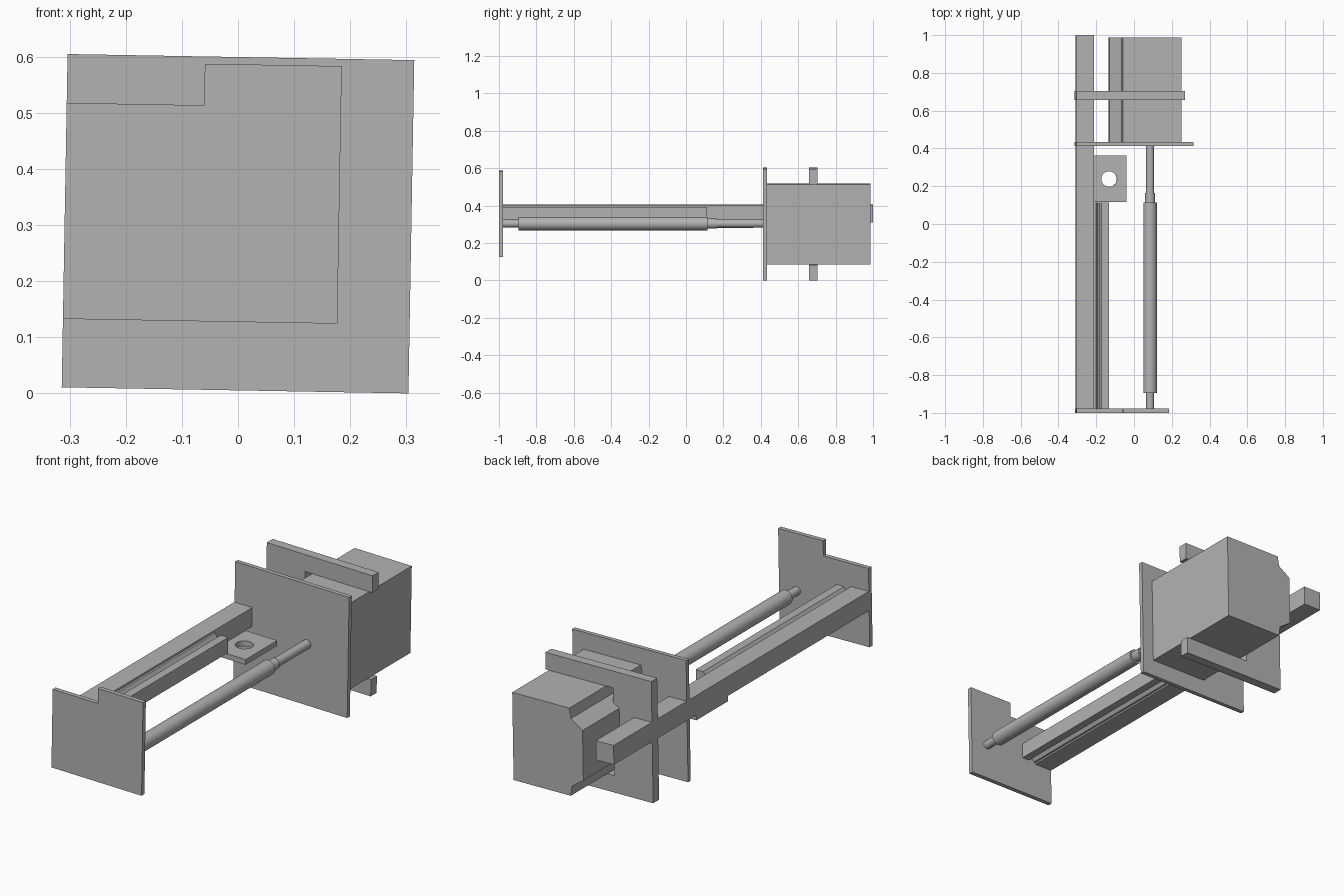
import bpy, bmesh, math
from mathutils import Matrix

cube = bpy.data.objects.get("Cube")
if cube:
    bpy.data.objects.remove(cube, do_unlink=True)

grey = bpy.data.materials.new("plain grey")
grey.use_nodes = True
grey.diffuse_color = (0.45, 0.45, 0.45, 1)
grey.node_tree.nodes["Principled BSDF"].inputs["Base Color"].default_value = grey.diffuse_color

# The whole assembly leans about one degree around its long axis
PLACE = Matrix.Translation((0, 0, 0.302)) @ Matrix.Rotation(0.0175, 4, 'Y')


def finish(name, bm, smooth=False):
    bmesh.ops.recalc_face_normals(bm, faces=bm.faces)
    bm.transform(PLACE)
    mesh = bpy.data.meshes.new(name)
    bm.to_mesh(mesh)
    bm.free()
    mesh.materials.append(grey)
    obj = bpy.data.objects.new(name, mesh)
    bpy.context.collection.objects.link(obj)
    if smooth:
        bpy.ops.object.select_all(action='DESELECT')
        obj.select_set(True)
        bpy.context.view_layer.objects.active = obj
        bpy.ops.object.shade_smooth_by_angle(angle=math.radians(35))
    return obj


def prism(name, profile, y0, y1):
    """Extrude an x-z outline along y."""
    bm = bmesh.new()
    face = bm.faces.new([bm.verts.new((x, y0, z)) for x, z in profile])
    ext = bmesh.ops.extrude_face_region(bm, geom=[face])
    verts = [v for v in ext["geom"] if isinstance(v, bmesh.types.BMVert)]
    bmesh.ops.translate(bm, verts=verts, vec=(0, y1 - y0, 0))
    return finish(name, bm)


def rect(x0, x1, z0, z1):
    return [(x0, z0), (x1, z0), (x1, z1), (x0, z1)]


def mirrored(half, mid=0.0):
    """Complete an outline by reflecting its upper half across z = mid."""
    return ([(x, mid + h) for x, h in half]
            + [(x, mid - h) for x, h in reversed(half)])


def cylinder(name, x, z, r, y0, y1):
    bm = bmesh.new()
    spin = Matrix.Translation((x, (y0 + y1) / 2, z)) @ Matrix.Rotation(math.pi / 2, 4, 'X')
    bmesh.ops.create_cone(bm, cap_ends=True, segments=32, radius1=r, radius2=r,
                          depth=y1 - y0, matrix=spin)
    return finish(name, bm, smooth=True)


# End plates
prism("front_plate", [(-0.309, -0.175), (0.18, -0.175), (0.18, 0.284),
                      (-0.064, 0.284), (-0.064, 0.21), (-0.309, 0.21)], -1.0, -0.978)
prism("main_plate", rect(-0.309, 0.309, -0.297, 0.297), 0.412, 0.433)

# Long square beam and the waisted guide rail on its side
prism("beam", rect(-0.309, -0.213, 0.004, 0.098), -0.978, 1.0)
prism("guide_rail", mirrored([(-0.213, 0.038), (-0.203, 0.038), (-0.192, 0.022),
                              (-0.185, 0.022), (-0.174, 0.038), (-0.134, 0.038)], 0.05),
      -0.978, 0.113)

# Motor block with stepped, sloping side
prism("motor_block", mirrored([(0.248, 0.214), (-0.062, 0.214), (-0.07, 0.165),
                               (-0.132, 0.122)]), 0.433, 0.987)

# Open clamp around the block
prism("clamp_bracket", mirrored([(-0.309, 0.297), (0.265, 0.297), (0.265, 0.214),
                                 (-0.1, 0.214)])[:4]
      + [(-0.1, -0.214), (0.265, -0.214), (0.265, -0.297), (-0.309, -0.297)], 0.657, 0.703)

# Telescoping rod
for name, r, y0, y1 in (("rod_front_end", 0.021, -0.978, -0.895),
                        ("rod_sleeve", 0.036, -0.895, 0.115),
                        ("rod_collar", 0.027, 0.115, 0.165),
                        ("rod_back_end", 0.022, 0.165, 0.412)):
    cylinder(name, 0.085, 0.003, r, y0, y1)

# Bracket tab with a round hole
tab = prism("bracket_tab", rect(-0.309, -0.041, -0.022, 0.004), 0.117, 0.362)
bm = bmesh.new()
bmesh.ops.create_cone(bm, cap_ends=True, segments=32, radius1=0.041, radius2=0.041,
                      depth=0.2, matrix=Matrix.Translation((-0.132, 0.238, -0.01)))
cutter = finish("hole_cutter", bm)
cutter.hide_render = True
cut = tab.modifiers.new("hole", 'BOOLEAN')
cut.operation = 'DIFFERENCE'
cut.solver = 'EXACT'
cut.object = cutter
bpy.ops.object.select_all(action='DESELECT')
tab.select_set(True)
bpy.context.view_layer.objects.active = tab
bpy.ops.object.modifier_apply(modifier=cut.name)
bpy.data.objects.remove(cutter, do_unlink=True)
bpy.ops.object.shade_smooth_by_angle(angle=math.radians(35))
